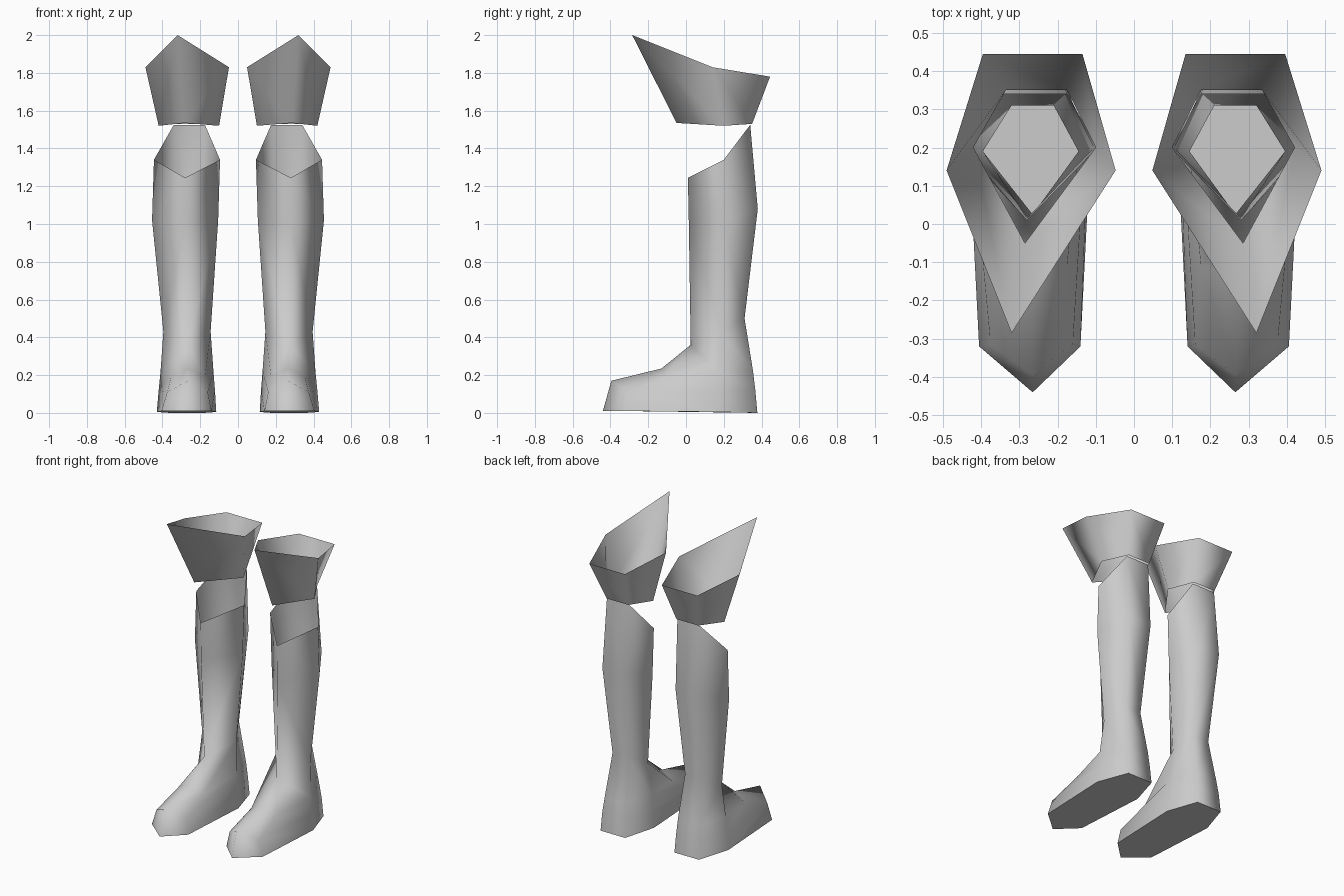
import bpy, bmesh

if "Cube" in bpy.data.objects:
    bpy.data.objects.remove(bpy.data.objects["Cube"], do_unlink=True)

grey = bpy.data.materials.new("plain grey")
grey.use_nodes = True
COLOUR = (0.6, 0.6, 0.6, 1.0)
grey.diffuse_color = COLOUR
grey.node_tree.nodes["Principled BSDF"].inputs["Base Color"].default_value = COLOUR


def loft(name, rings, side, cap=False):
    """Skin matching rings of points; side -1 mirrors the part across x."""
    bm = bmesh.new()
    loops = [[bm.verts.new((x * side, y, z)) for x, y, z in r] for r in rings]
    for a, b in zip(loops, loops[1:]):
        n = len(a)
        for i in range(n):
            j = (i + 1) % n
            bm.faces.new((a[i], a[j], b[j], b[i])).smooth = True
    if cap:
        bm.faces.new(loops[-1]).smooth = False
    bmesh.ops.remove_doubles(bm, verts=bm.verts, dist=0.0005)
    bmesh.ops.recalc_face_normals(bm, faces=bm.faces)
    # open shells: make sure the outside faces outward
    cx = sum(v.co.x for v in bm.verts) / len(bm.verts)
    cy = 0.17
    score = sum((f.calc_center_median().x - cx) * f.normal.x
                + (f.calc_center_median().y - cy) * f.normal.y for f in bm.faces)
    if score < 0:
        bmesh.ops.reverse_faces(bm, faces=bm.faces)
    me = bpy.data.meshes.new(name)
    bm.to_mesh(me)
    bm.free()
    me.materials.append(grey)
    ob = bpy.data.objects.new(name, me)
    bpy.context.collection.objects.link(ob)


def ring(front, outer, inner, side_y, side_z, back_out, back_in, back_y, back_z,
         corner=None):
    """Five-sided section: front, outer, two back, inner.
    corner = (outer x, inner x, y, z) adds toe corners beside the front point."""
    if corner:
        co, ci, y, z = corner
        c_out, c_in = (co, y, z), (ci, y, z)
    else:
        c_out = c_in = front
    return [front, c_out, (outer, side_y, side_z), (back_out, back_y, back_z),
            (back_in, back_y, back_z), (inner, side_y, side_z), c_in]


# Boot: shaft from the knee down, then instep, toe and sole
boot = [
    ring((0.28, 0.01, 1.245), 0.445, 0.095, 0.20, 1.34, 0.34, 0.175, 0.34, 1.525),
    ring((0.28, 0.015, 1.0), 0.455, 0.105, 0.20, 1.02, 0.345, 0.19, 0.38, 1.08),
    ring((0.265, 0.025, 0.36), 0.395, 0.145, 0.19, 0.43, 0.32, 0.21, 0.31, 0.50),
    ring((0.265, -0.13, 0.235), 0.41, 0.13, 0.17, 0.22, 0.345, 0.19, 0.355, 0.22,
         (0.355, 0.175, -0.11, 0.19)),
    ring((0.265, -0.395, 0.17), 0.42, 0.122, 0.17, 0.12, 0.355, 0.185, 0.367, 0.12,
         (0.375, 0.16, -0.315, 0.11)),
    ring((0.265, -0.44, 0.01), 0.43, 0.115, 0.17, 0.005, 0.36, 0.18, 0.378, 0.0,
         (0.405, 0.14, -0.32, 0.01)),
]

# Flared knee cuff with a raised front peak
cuff = [
    ring((0.32, -0.285, 2.0), 0.49, 0.048, 0.14, 1.83, 0.395, 0.135, 0.445, 1.78),
    ring((0.285, -0.05, 1.535), 0.42, 0.10, 0.20, 1.52, 0.335, 0.175, 0.35, 1.53),
]

for label, side in (("left", 1), ("right", -1)):
    loft(label + "_boot", boot, side, cap=True)
    loft(label + "_knee_cuff", cuff, side)
